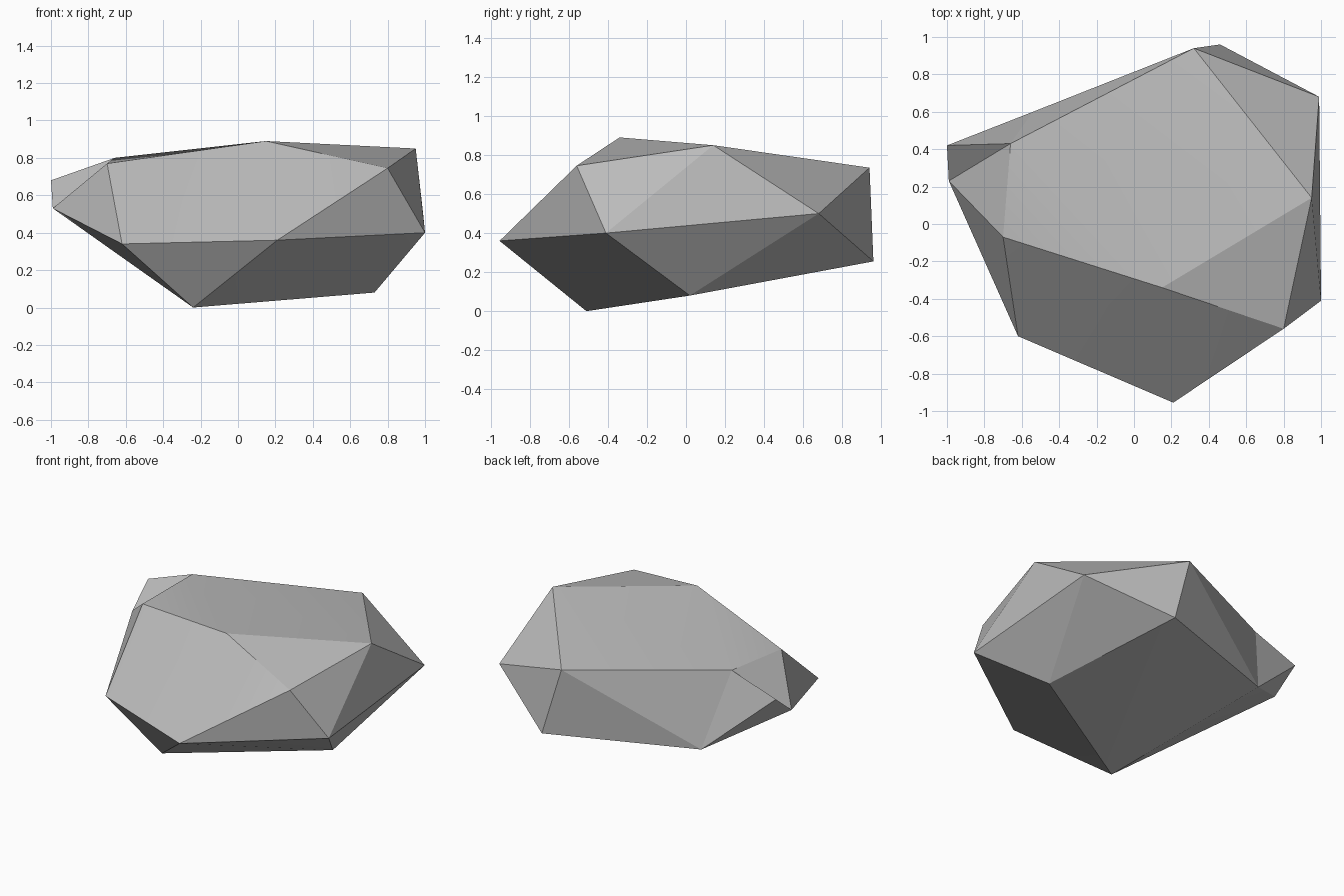
import bpy, bmesh, math

if "Cube" in bpy.data.objects:
    bpy.data.objects.remove(bpy.data.objects["Cube"])

# Corner points of the boulder, one letter each
corners = {
    # rim of the upper plateau
    "D": (-0.70, -0.07, 0.77), "E": (-0.66, 0.43, 0.80), "F": (0.15, -0.34, 0.89),
    "G": (0.95, 0.14, 0.85), "H": (0.80, -0.56, 0.745), "N": (0.32, 0.94, 0.735),
    # widest belt
    "A": (-1.00, 0.42, 0.68), "B": (-0.99, 0.23, 0.53), "C": (-0.62, -0.60, 0.34),
    "I": (0.21, -0.955, 0.36), "J": (1.00, -0.41, 0.40), "M": (0.99, 0.68, 0.50),
    # underside
    "K": (-0.24, -0.51, 0.0), "L": (0.73, 0.02, 0.08),
    "O": (0.46, 0.96, 0.255), "P": (-0.54, 0.60, 0.27),
}

# Facets, grouped by side
facets = (
    "DFE FGE EGN "            # top
    "DCF CIF FIH FHG "        # front
    "HIJ HJG GJM GMN JLM "    # right
    "MLO MON NOP NPE EPA "    # back
    "APB ABE BDE BCD "        # left
    "KCI KBC KPB KOP KLO IKL ILJ"  # underside
).split()

stone = bpy.data.materials.new("stone_grey")
stone.diffuse_color = (0.5, 0.5, 0.5, 1)
stone.use_nodes = True
stone.node_tree.nodes["Principled BSDF"].inputs["Base Color"].default_value = stone.diffuse_color

bm = bmesh.new()
verts = {name: bm.verts.new(co) for name, co in corners.items()}
for facet in facets:
    bm.faces.new([verts[c] for c in facet])
bmesh.ops.recalc_face_normals(bm, faces=bm.faces[:])

mesh = bpy.data.meshes.new("boulder")
bm.to_mesh(mesh)
bm.free()
mesh.materials.append(stone)
boulder = bpy.data.objects.new("boulder", mesh)
bpy.context.collection.objects.link(boulder)

# Soften only the shallow creases between nearly flat facets
bpy.context.view_layer.objects.active = boulder
boulder.select_set(True)
bpy.ops.object.shade_smooth_by_angle(angle=math.radians(15))
